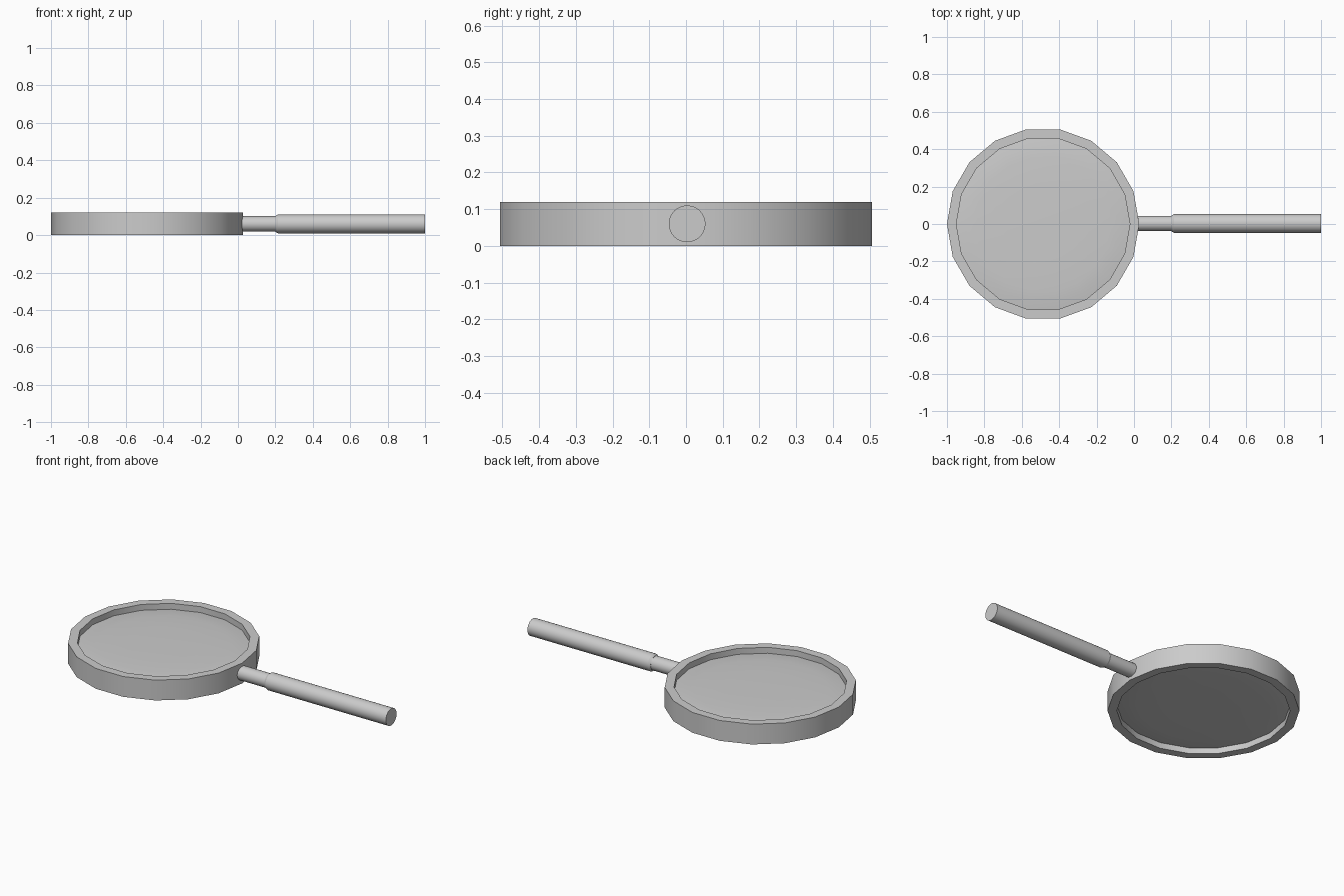
import bpy, bmesh
from math import cos, sin, tau, radians
from mathutils import Matrix, Vector

if "Cube" in bpy.data.objects:
    bpy.data.objects.remove(bpy.data.objects["Cube"])


def lathe(name, profile, sides, matrix, closed=False):
    """Spin an (r, z) profile around local z; r = 0 makes a pole."""
    bm = bmesh.new()
    rings = []
    for r, z in profile:
        if r == 0:
            rings.append([bm.verts.new((0, 0, z))] * sides)
        else:
            rings.append([bm.verts.new((r * cos(tau * i / sides), r * sin(tau * i / sides), z))
                          for i in range(sides)])
    pairs = list(zip(rings, rings[1:]))
    if closed:
        pairs.append((rings[-1], rings[0]))
    for a, b in pairs:
        for i in range(sides):
            j = (i + 1) % sides
            bm.faces.new(list(dict.fromkeys((a[i], a[j], b[j], b[i]))))
    bmesh.ops.recalc_face_normals(bm, faces=bm.faces)
    me = bpy.data.meshes.new(name)
    bm.to_mesh(me)
    bm.free()
    ob = bpy.data.objects.new(name, me)
    ob.matrix_world = matrix
    bpy.context.collection.objects.link(ob)
    bpy.ops.object.select_all(action='DESELECT')
    ob.select_set(True)
    bpy.context.view_layer.objects.active = ob
    bpy.ops.object.shade_smooth_by_angle(angle=radians(30))
    return ob


head = Matrix.Translation((-0.486, 0, 0))

# 18-sided frame around the glass
lathe("frame", [(0.514, 0), (0.514, 0.12), (0.464, 0.12), (0.464, 0)], 18, head, closed=True)

# Slightly domed glass, recessed on both sides
dome = [(0.464, 0.085), (0.42, 0.091), (0.36, 0.095), (0.2, 0.098), (0, 0.099)]
lower = [(r, 0.12 - z) for r, z in reversed(dome)]
lathe("lens", lower + dome, 18, head)

# Handle along x: thin neck, short shoulder, thicker grip
along_x = Matrix.Translation((0, 0.003, 0.06)) @ Matrix.Rotation(radians(90), 4, 'Y')
lathe("neck", [(0, 0.0), (0.041, 0.0), (0.041, 0.205), (0, 0.205)], 32, along_x)
lathe("grip", [(0, 0.2), (0.042, 0.2), (0.05, 0.213), (0.05, 1.0), (0, 1.0)], 32, along_x)
